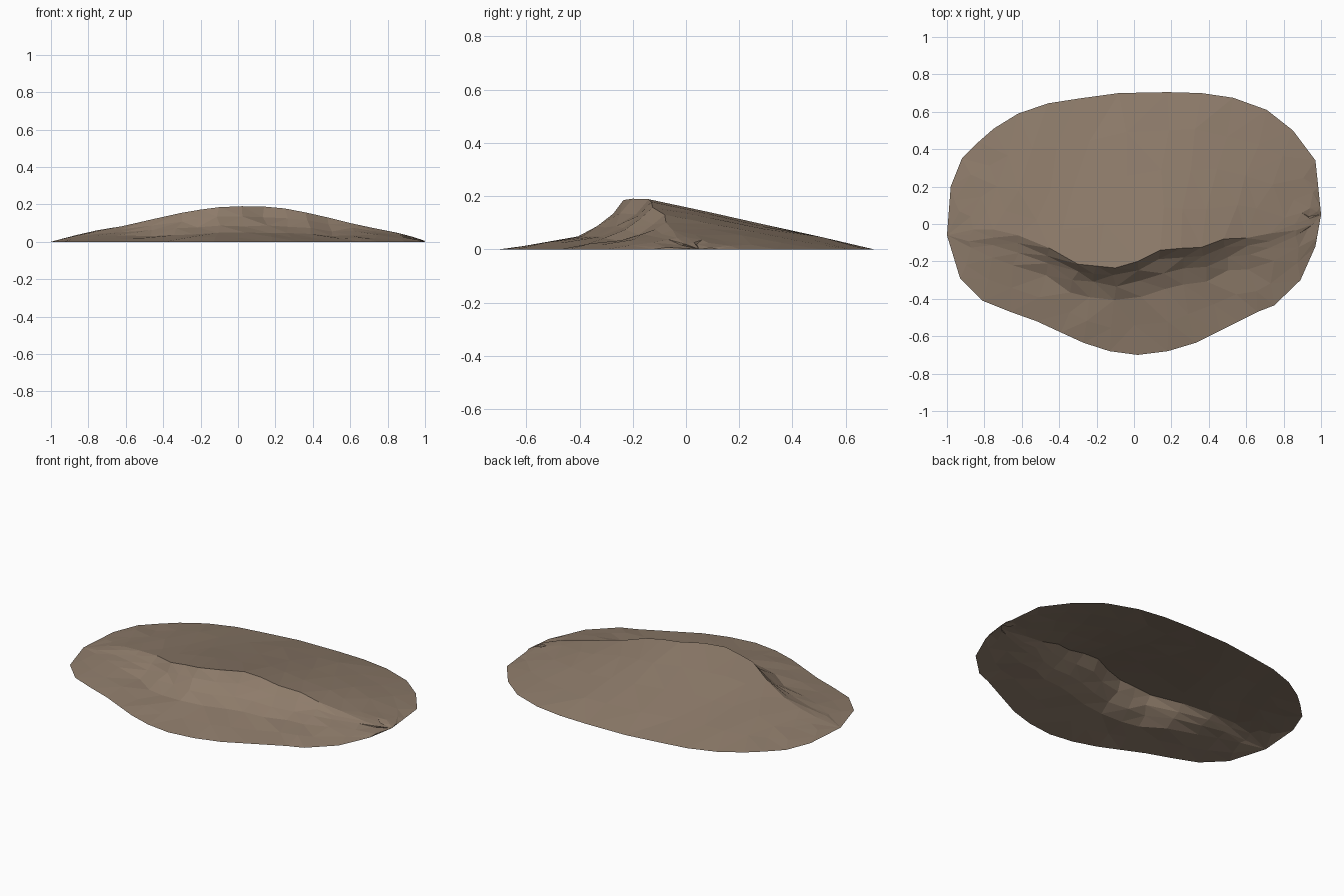
import bpy, bmesh, random
from mathutils import Vector

if "Cube" in bpy.data.objects:
    bpy.data.objects.remove(bpy.data.objects["Cube"])

random.seed(4)

# Each spoke: back rim x,y | crest x,y,z | front rim x,y
SPOKES = [
    (-.98, .20, -.86, -.03, .037, -.93, -.29),
    (-.92, .35, -.75, -.03, .062, -.81, -.41),
    (-.83, .44, -.62, -.06, .083, -.66, -.47),
    (-.75, .51, -.45, -.13, .122, -.52, -.52),
    (-.62, .59, -.30, -.215, .155, -.39, -.58),
    (-.46, .645, -.20, -.225, .172, -.27, -.635),
    (-.30, .67, -.10, -.235, .185, -.13, -.68),
    (-.08, .70, .02, -.20, .19, .02, -.70),
    (.18, .705, .14, -.14, .188, .18, -.68),
    (.36, .70, .25, -.13, .178, .33, -.635),
    (.53, .675, .36, -.125, .157, .46, -.57),
    (.71, .61, .48, -.08, .13, .56, -.52),
    (.85, .50, .60, -.075, .10, .66, -.47),
    (.97, .34, .73, -.05, .072, .75, -.435),
    (.985, .20, .86, 0, .046, .89, -.30),
    (.993, .12, .94, .03, .025, .97, -.12),
]
BACK = [1, .75, .5, .25]                      # even windward slope
FRONT = [(.1, .72), (.22, .45), (.4, .25), (.7, .13), (1, 0)]  # steep slip face

bm = bmesh.new()


def jitter(amount):
    return random.uniform(-amount, amount)


rows = []
for bx, by, cx, cy, cz, fx, fy in SPOKES:
    crest = Vector((cx, cy, cz))
    back, front = Vector((bx, by, 0)), Vector((fx, fy, 0))
    steep = min(1, max(0, (cz - .04) / .09))  # slip face fades out at the ends
    row = []
    for t in BACK:
        p = crest.lerp(back, t)
        if t < 1:
            p += Vector((jitter(.02), jitter(.02), jitter(.003)))
        row.append(bm.verts.new(p))
    row.append(bm.verts.new(crest))
    for t, h in FRONT:
        p = crest.lerp(front, t)
        p.z = cz * (h * steep + (1 - t) * (1 - steep))
        if t < 1:
            k = .012 if t < .3 else .02
            p += Vector((jitter(k), jitter(k * .6), jitter(.004) * min(1, cz / .1)))
        row.append(bm.verts.new(p))
    rows.append(row)

# Sheet between neighbouring spokes, then fans to the two end points
for a, b in zip(rows, rows[1:]):
    for i in range(len(a) - 1):
        bm.faces.new((a[i], a[i + 1], b[i + 1], b[i]))
for row, tip in ((rows[0], (-1, -.06, 0)), (rows[-1], (1, .05, 0))):
    v = bm.verts.new(tip)
    for i in range(len(row) - 1):
        bm.faces.new((v, row[i], row[i + 1]))

bmesh.ops.triangulate(bm, faces=bm.faces[:])
for f in bm.faces:
    f.normal_update()
    if f.normal.z < 0:
        f.normal_flip()

mesh = bpy.data.meshes.new("dune_mound")
bm.to_mesh(mesh)
bm.free()

earth = bpy.data.materials.new("brown earth")
earth.diffuse_color = (.27, .20, .145, 1)
earth.use_nodes = True
earth.node_tree.nodes["Principled BSDF"].inputs["Base Color"].default_value = earth.diffuse_color
mesh.materials.append(earth)
mound = bpy.data.objects.new("dune_mound", mesh)
bpy.context.collection.objects.link(mound)
